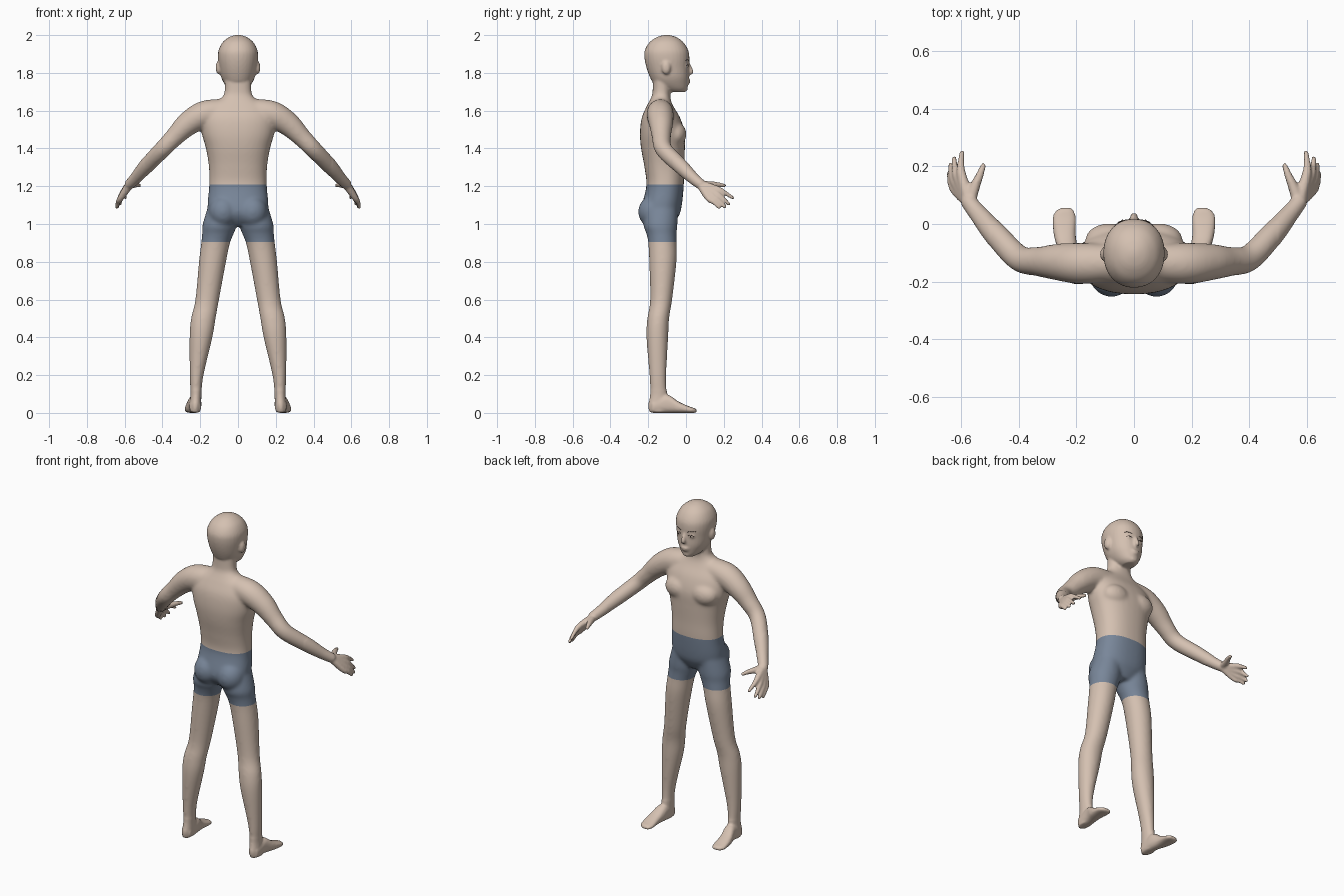
import bpy, bmesh, math
from mathutils import Vector, Matrix

if "Cube" in bpy.data.objects:
    bpy.data.objects.remove(bpy.data.objects["Cube"])


def material(name, rgb):
    m = bpy.data.materials.new(name)
    m.diffuse_color = (*rgb, 1)
    m.use_nodes = True
    m.node_tree.nodes["Principled BSDF"].inputs["Base Color"].default_value = m.diffuse_color
    return m


skin = material("skin", (0.66, 0.53, 0.44))
cloth = material("shorts_blue_grey", (0.19, 0.24, 0.32))
dark = material("dark_brown", (0.06, 0.04, 0.035))


def spline(rows, steps=5):
    """Smooth interpolation through rows of numbers."""
    out = []
    for i in range(len(rows) - 1):
        p0, p1, p2 = rows[max(i - 1, 0)], rows[i], rows[i + 1]
        p3 = rows[min(i + 2, len(rows) - 1)]
        for k in range(steps):
            t = k / steps
            out.append([0.5 * (2*b + (c - a)*t + (2*a - 5*b + 4*c - d)*t*t + (3*b - a - 3*c + d)*t**3)
                        for a, b, c, d in zip(p0, p1, p2, p3)])
    return out + [list(rows[-1])]


def loft(bm, rings, power=2.0, n=32):
    """Closed skin over (centre, u, v) superellipse rings."""
    loops = []
    for c, u, v in rings:
        loop = []
        for i in range(n):
            a = 2 * math.pi * i / n
            ca, sa = math.cos(a), math.sin(a)
            loop.append(bm.verts.new(c + u * math.copysign(abs(ca)**(2/power), ca)
                                     + v * math.copysign(abs(sa)**(2/power), sa)))
        loops.append(loop)
    for a, b in zip(loops, loops[1:]):
        for i in range(n):
            bm.faces.new((a[i], a[(i+1) % n], b[(i+1) % n], b[i]))
    bm.faces.new(loops[0][::-1])
    bm.faces.new(loops[-1])


def upright(bm, rows, s=1, power=2.0):
    """Rows: z, inner x, outer x, back y, front y."""
    loft(bm, [(Vector((s*(a+b)/2, (c+d)/2, z)), Vector(((b-a)/2, 0, 0)), Vector((0, (d-c)/2, 0)))
              for z, a, b, c, d in spline(rows)], power)


def ball(bm, centre, size):
    bmesh.ops.create_icosphere(bm, subdivisions=3, radius=1,
                               matrix=Matrix.Translation(centre) @ Matrix.Diagonal((*size, 1)))


def tube(bm, pts, s=1, n=16):
    """Round limb through points x, y, z, radius, with rounded ends."""
    rows = spline([(s*x, y, z, r) for x, y, z, r in pts])
    rings = []
    for i, row in enumerate(rows):
        t = Vector(rows[min(i+1, len(rows)-1)][:3]) - Vector(rows[max(i-1, 0)][:3])
        u = t.cross(Vector((0, 0, 1))).normalized()
        v = t.cross(u).normalized()
        rings.append((Vector(row[:3]), u * row[3], v * row[3]))
    loft(bm, rings, n=n)
    for row in (rows[0], rows[-1]):
        ball(bm, row[:3], (row[3],) * 3)


bm = bmesh.new()

# torso and neck
torso = [(0.99, .06, -.19, -.07), (1.03, .12, -.225, -.045), (1.08, .16, -.238, -.025),
         (1.2, .153, -.21, -.012), (1.3, .154, -.22, -.01), (1.4, .17, -.238, -.006),
         (1.48, .192, -.244, -.006), (1.56, .195, -.235, -.03), (1.62, .16, -.21, -.065),
         (1.655, .105, -.192, -.08), (1.69, .073, -.178, -.083), (1.76, .07, -.175, -.08)]
upright(bm, [(z, -w, w, b, f) for z, w, b, f in torso], power=2.3)

# head
head = [(1.698, .03, -.09, -.008), (1.715, .052, -.13, .006), (1.745, .074, -.172, .012),
        (1.78, .09, -.192, .016), (1.83, .1, -.21, .016), (1.88, .106, -.22, .018),
        (1.92, .103, -.218, .012), (1.96, .083, -.195, -.012), (1.985, .054, -.162, -.043),
        (1.996, .03, -.135, -.07), (2.001, .008, -.11, -.092)]
upright(bm, [(z, -w, w, b, f) for z, w, b, f in head], power=2.15)
tube(bm, [(0, .012, 1.85, .008), (0, .022, 1.825, .011), (0, .026, 1.805, .014)])
ball(bm, (0, .010, 1.760), (.028, .014, .008))
ball(bm, (0, .008, 1.748), (.024, .014, .008))
ball(bm, (0, -.008, 1.718), (.028, .018, .018))

leg = [(1.12, .02, .15, -.21, -.045), (1.0, .008, .187, -.225, -.045), (.95, .022, .19, -.21, -.05),
       (.9, .042, .195, -.2, -.05), (.8, .063, .207, -.195, -.05), (.6, .1, .226, -.19, -.073),
       (.5, .118, .249, -.205, -.089), (.4, .135, .257, -.21, -.094), (.2, .182, .256, -.194, -.104),
       (.1, .193, .252, -.19, -.1), (.04, .195, .256, -.2, -.09), (.004, .2, .254, -.194, -.09)]
foot = [(-.18, .226, .03, 0, .06), (-.1, .228, .034, 0, .095), (-.04, .24, .038, 0, .06),
        (.02, .242, .04, 0, .033), (.045, .24, .032, 0, .025), (.056, .236, .018, .003, .018)]
arm = [(.08, -.135, 1.598, .065), (.18, -.137, 1.58, .072), (.265, -.132, 1.53, .064),
       (.335, -.13, 1.462, .051), (.40, -.118, 1.395, .046), (.48, -.035, 1.312, .042),
       (.54, .035, 1.245, .032), (.572, .075, 1.212, .028)]
# knuckle and tip of each finger
fingers = [((.597, .165, 1.185), (.597, .248, 1.138)), ((.609, .155, 1.165), (.624, .228, 1.105)),
           ((.617, .138, 1.149), (.637, .205, 1.09)), ((.621, .118, 1.137), (.642, .175, 1.088))]

for s in (1, -1):
    upright(bm, leg, s)
    loft(bm, [(Vector((s*x, y, (a+b)/2)), Vector((w, 0, 0)), Vector((0, 0, (b-a)/2)))
              for y, x, w, a, b in spline(foot)], 2.5)
    tube(bm, arm, s, 24)
    # palm bones running into fingers
    for k, t in fingers:
        mid = [(a + b) / 2 for a, b in zip(k, t)]
        tube(bm, [(.572, .075, 1.21, .022), (*k, .017), (mid[0] + .004, mid[1], mid[2] + .003, .0125),
                  (*t, .009)], s)
    # thumb
    tube(bm, [(.568, .08, 1.21, .02), (.552, .13, 1.208, .018), (.535, .17, 1.208, .0135),
              (.523, .203, 1.204, .010)], s)
    # ears, buttocks, chest
    ball(bm, (s*.103, -.105, 1.828), (.015, .024, .036))
    ball(bm, (s*.078, -.175, 1.065), (.078, .079, .085))
    ball(bm, (s*.085, -.055, 1.475), (.085, .058, .065))
    ball(bm, (s*.040, .002, 1.838), (.017, .013, .010))

bmesh.ops.recalc_face_normals(bm, faces=bm.faces)
mesh = bpy.data.meshes.new("body")
bm.to_mesh(mesh)
bm.free()
body = bpy.data.objects.new("body", mesh)
bpy.context.collection.objects.link(body)
bpy.context.view_layer.objects.active = body
body.select_set(True)

# fuse all parts into one skin
fuse = body.modifiers.new("fuse", 'REMESH')
fuse.mode = 'VOXEL'
fuse.voxel_size = 0.0068
bpy.ops.object.modifier_apply(modifier=fuse.name)

# soften joins strongly on trunk and limbs, lightly elsewhere
soft = body.vertex_groups.new(name="soft")
soft.add([v.index for v in body.data.vertices
          if abs(v.co.x) < .5 and .12 < v.co.z < 1.69], 1.0, 'REPLACE')
for name, count, group in (("blend", 22, "soft"), ("polish", 3, "")):
    m = body.modifiers.new(name, 'SMOOTH')
    m.factor, m.iterations, m.vertex_group = 0.5, count, group
    bpy.ops.object.modifier_apply(modifier=name)

# cut clean waist and hem lines, then colour the shorts
WAIST, HEM = 1.21, 0.905
body.data.materials.append(skin)
body.data.materials.append(cloth)
bm = bmesh.new()
bm.from_mesh(body.data)
for z in (WAIST, HEM):
    bmesh.ops.bisect_plane(bm, geom=bm.verts[:] + bm.edges[:] + bm.faces[:],
                           plane_co=(0, 0, z), plane_no=(0, 0, 1), dist=1e-5)
for f in bm.faces:
    c = f.calc_center_median()
    f.material_index = int(HEM < c.z < WAIST and abs(c.x) < .3)
    f.smooth = True
bm.to_mesh(body.data)
bm.free()
bpy.context.view_layer.update()


def face_line(name, points, radius):
    """Thin line laid on the face."""
    curve = bpy.data.curves.new(name, 'CURVE')
    curve.dimensions = '3D'
    curve.bevel_depth = radius
    curve.bevel_resolution = 1
    sp = curve.splines.new('POLY')
    sp.points.add(len(points) - 1)
    for p, (x, z) in zip(sp.points, points):
        hit, loc, _, _ = body.ray_cast(Vector((x, .4, z)), Vector((0, -1, 0)))
        p.co = (*loc, 1)
    curve.materials.append(dark)
    bpy.context.collection.objects.link(bpy.data.objects.new(name, curve))


# eyelids, irises and brows
for s, side in ((1, "right"), (-1, "left")):
    arc = [i / 8 for i in range(9)]
    face_line(side + "_eyelid", [(s*(.024 + .033*t), 1.838 + .008*math.sin(math.pi*t)) for t in arc], .0014)
    face_line(side + "_brow", [(s*(.022 + .044*t), 1.862 + .007*math.sin(math.pi*t*.8)) for t in arc], .0014)
    face_line(side + "_iris", [(s*.040, 1.835), (s*.040, 1.843)], .003)
